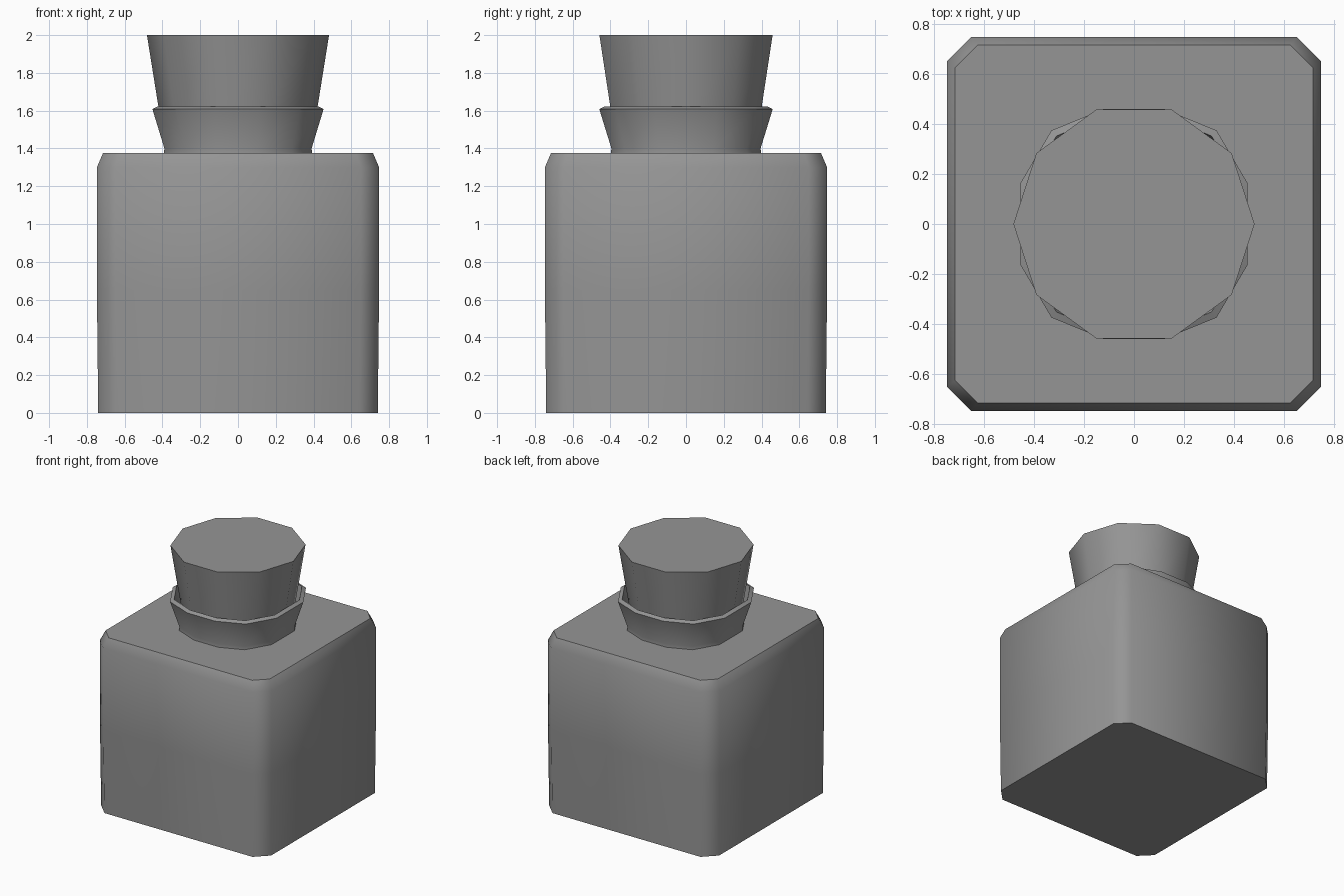
import bpy
import bmesh
from math import cos, sin, pi, radians

cube = bpy.data.objects.get("Cube")
if cube:
    bpy.data.objects.remove(cube, do_unlink=True)

grey = bpy.data.materials.new("plain grey")
grey.use_nodes = True
grey.diffuse_color = (0.3, 0.3, 0.3, 1)
grey.node_tree.nodes["Principled BSDF"].inputs["Base Color"].default_value = (0.3, 0.3, 0.3, 1)


def mirrored(quarter):
    """Closed outline from the points of its +x +y quarter."""
    half = quarter + [(-x, y) for x, y in reversed(quarter)]
    return half + [(-x, -y) for x, y in half]


def loft(name, rings, smooth_angle):
    """Join outlines (points, z) in order and cap both ends."""
    bm = bmesh.new()
    loops = [[bm.verts.new((x, y, z)) for x, y in pts] for pts, z in rings]
    n = len(loops[0])
    for low, high in zip(loops, loops[1:]):
        for i in range(n):
            j = (i + 1) % n
            bm.faces.new((low[i], low[j], high[j], high[i]))
    bm.faces.new(loops[0][::-1])
    bm.faces.new(loops[-1])
    bmesh.ops.recalc_face_normals(bm, faces=bm.faces)
    mesh = bpy.data.meshes.new(name)
    bm.to_mesh(mesh)
    bm.free()
    mesh.materials.append(grey)
    obj = bpy.data.objects.new(name, mesh)
    bpy.context.collection.objects.link(obj)
    bpy.ops.object.select_all(action='DESELECT')
    obj.select_set(True)
    bpy.context.view_layer.objects.active = obj
    bpy.ops.object.shade_smooth_by_angle(angle=radians(smooth_angle))
    return obj


def scaled(points, s):
    return [(x * s, y * s) for x, y in points]


def chamfered_square(half, inner):
    return mirrored([(half, inner), (inner, half)])


def decagon(r):
    return [(r * cos(i * pi / 5), r * sin(i * pi / 5)) for i in range(10)]


# Square bottle body with chamfered corners and a bevelled shoulder
loft("bottle_body", [
    (chamfered_square(0.74, 0.645), 0),
    (chamfered_square(0.747, 0.65), 0.65),
    (chamfered_square(0.747, 0.65), 1.3),
    (chamfered_square(0.715, 0.625), 1.375),
], 50)

# Flared neck with a thin rim, hollow where the stopper sits
rim = mirrored([(0.453, 0.165), (0.33, 0.374), (0.122, 0.459)])
loft("bottle_neck", [
    (scaled(rim, 0.87), 1.36),
    (scaled(rim, 0.86), 1.4),
    (rim, 1.608),
    (scaled(rim, 0.94), 1.622),
    (scaled(rim, 0.88), 1.5),
], 45)

# Ten-sided tapered stopper
loft("stopper", [(decagon(0.41), 1.55), (decagon(0.482), 2)], 45)
